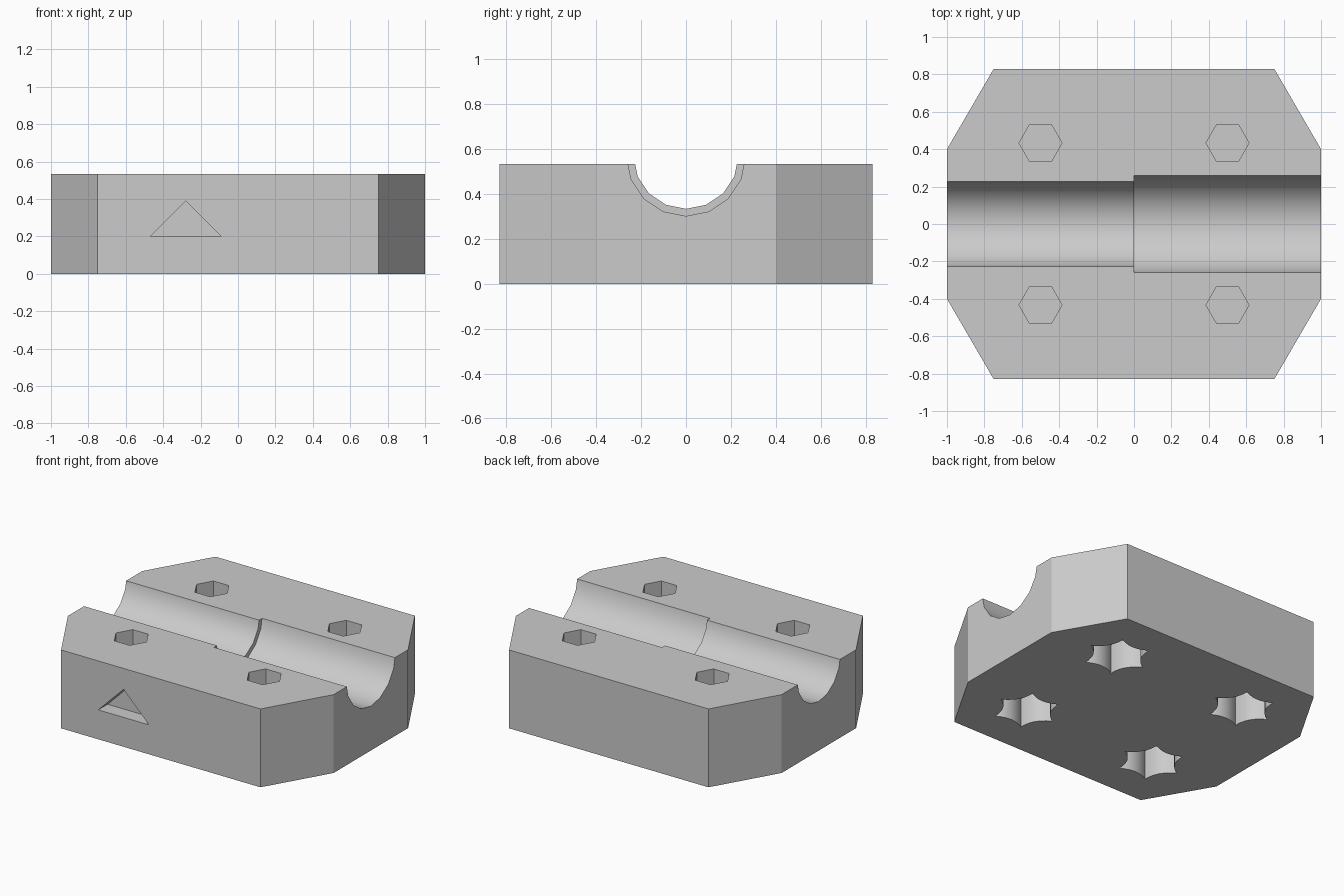
import bpy
import bmesh
from math import sin, cos, pi, radians
from mathutils import Vector

if "Cube" in bpy.data.objects:
    bpy.data.objects.remove(bpy.data.objects["Cube"], do_unlink=True)

HEIGHT = 0.533
HOLE_X, HOLE_Y = 0.5, 0.433

grey = bpy.data.materials.new("plain_grey")
grey.use_nodes = True
grey.diffuse_color = (0.6, 0.6, 0.6, 1)
grey.node_tree.nodes["Principled BSDF"].inputs["Base Color"].default_value = (0.6, 0.6, 0.6, 1)


def prism(name, points, sweep):
    """Extrude a closed outline along a vector."""
    bm = bmesh.new()
    face = bm.faces.new([bm.verts.new(p) for p in points])
    grown = bmesh.ops.extrude_face_region(bm, geom=[face])["geom"]
    bmesh.ops.translate(bm, vec=Vector(sweep),
                        verts=[g for g in grown if isinstance(g, bmesh.types.BMVert)])
    bmesh.ops.recalc_face_normals(bm, faces=bm.faces)
    mesh = bpy.data.meshes.new(name)
    bm.to_mesh(mesh)
    bm.free()
    mesh.materials.append(grey)
    obj = bpy.data.objects.new(name, mesh)
    bpy.context.collection.objects.link(obj)
    return obj


def carve(body, cutter):
    """Subtract the cutter from the body and discard it."""
    cutter.hide_render = True
    mod = body.modifiers.new("carve", "BOOLEAN")
    mod.operation = "DIFFERENCE"
    mod.solver = "EXACT"
    mod.object = cutter
    bpy.context.view_layer.objects.active = body
    bpy.ops.object.modifier_apply(modifier=mod.name)
    bpy.data.objects.remove(cutter, do_unlink=True)


def ring(radius, sides):
    return [(radius * cos(2 * pi * i / sides), radius * sin(2 * pi * i / sides))
            for i in range(sides)]


def scalloped_hexagon(radius, dip, steps=6):
    """Hexagon whose sides bow inwards."""
    corners = [Vector(p) for p in ring(radius, 6)]
    outline = []
    for a, b in zip(corners, corners[1:] + corners[:1]):
        inward = -(a + b).normalized()
        for i in range(steps):
            t = i / steps
            outline.append(a.lerp(b, t) + inward * dip * 4 * t * (1 - t))
    return outline


# Block with chamfered corners
block = prism("clamp_block",
              [(-1, -0.4, 0), (-0.75, -0.83, 0), (0.75, -0.83, 0), (1, -0.4, 0),
               (1, 0.4, 0), (0.75, 0.83, 0), (-0.75, 0.83, 0), (-1, 0.4, 0)],
              (0, 0, HEIGHT))

# Stepped half-round channel along x
for radius, start, length in ((0.233, -1.1, 2.2), (0.265, 0, 1.1)):
    carve(block, prism("channel_cutter",
                       [(start, y, 0.567 + z) for y, z in ring(radius, 16)],
                       (length, 0, 0)))

# Bolt holes from above, nut pockets from below, thin web between
for sx in (-1, 1):
    for sy in (-1, 1):
        cx, cy = sx * HOLE_X, sy * HOLE_Y
        carve(block, prism("bolt_cutter",
                           [(cx + x, cy + y, 0.21) for x, y in ring(0.115, 6)],
                           (0, 0, 0.5)))
        carve(block, prism("nut_cutter",
                           [(cx + x, cy + y, -0.1) for x, y in scalloped_hexagon(0.208, 0.032)],
                           (0, 0, 0.3)))

# Triangular recess on the front
carve(block, prism("triangle_cutter",
                   [(-0.47, -0.93, 0.2), (-0.09, -0.93, 0.2), (-0.28, -0.93, 0.39)],
                   (0, 0.2, 0)))

bpy.ops.object.select_all(action="DESELECT")
block.select_set(True)
bpy.context.view_layer.objects.active = block
bpy.ops.object.shade_smooth_by_angle(angle=radians(30))
